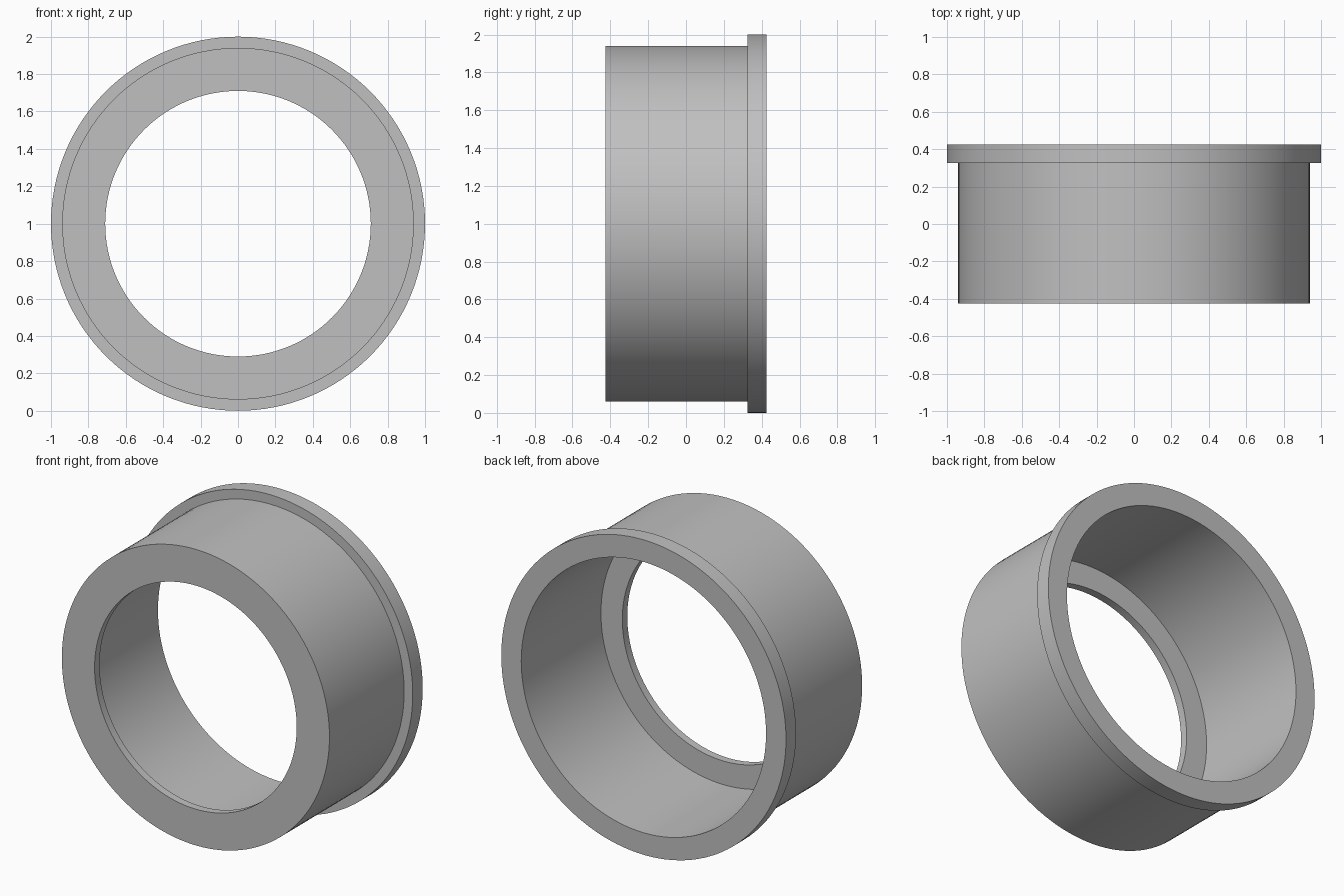
import bpy
import bmesh
import math

cube = bpy.data.objects.get("Cube")
if cube:
    bpy.data.objects.remove(cube, do_unlink=True)

SEGMENTS = 128
CENTRE_Z = 1.0

# Plain grey material
grey = bpy.data.materials.new("plain_grey")
grey.use_nodes = True
colour = (0.53, 0.53, 0.53, 1)
grey.diffuse_color = colour
grey.node_tree.nodes["Principled BSDF"].inputs["Base Color"].default_value = colour

# Closed wall section as (radius, y): lip hole, body, rear flange, bore
front, back = -0.425, 0.425
flange_front, lip_back = 0.325, -0.375
hole, bore, body, flange = 0.71, 0.86, 0.94, 1.0
section = [
    (hole, front), (body, front),
    (body, flange_front), (flange, flange_front),
    (flange, back), (bore, back),
    (bore, lip_back), (hole, lip_back),
]

# Sweep the section round the y axis
bm = bmesh.new()
rings = []
for i in range(SEGMENTS):
    a = math.tau * i / SEGMENTS
    rings.append([bm.verts.new((r * math.cos(a), y, CENTRE_Z + r * math.sin(a)))
                  for r, y in section])
for i, ring in enumerate(rings):
    following = rings[(i + 1) % SEGMENTS]
    for j in range(len(section)):
        k = (j + 1) % len(section)
        bm.faces.new((ring[j], ring[k], following[k], following[j]))
bmesh.ops.recalc_face_normals(bm, faces=bm.faces)

mesh = bpy.data.meshes.new("flanged_bushing")
bm.to_mesh(mesh)
bm.free()
mesh.materials.append(grey)
bushing = bpy.data.objects.new("flanged_bushing", mesh)
bpy.context.collection.objects.link(bushing)

# Smooth round walls with crisp rims
bpy.ops.object.select_all(action="DESELECT")
bushing.select_set(True)
bpy.context.view_layer.objects.active = bushing
bpy.ops.object.shade_smooth_by_angle(angle=math.radians(30))
